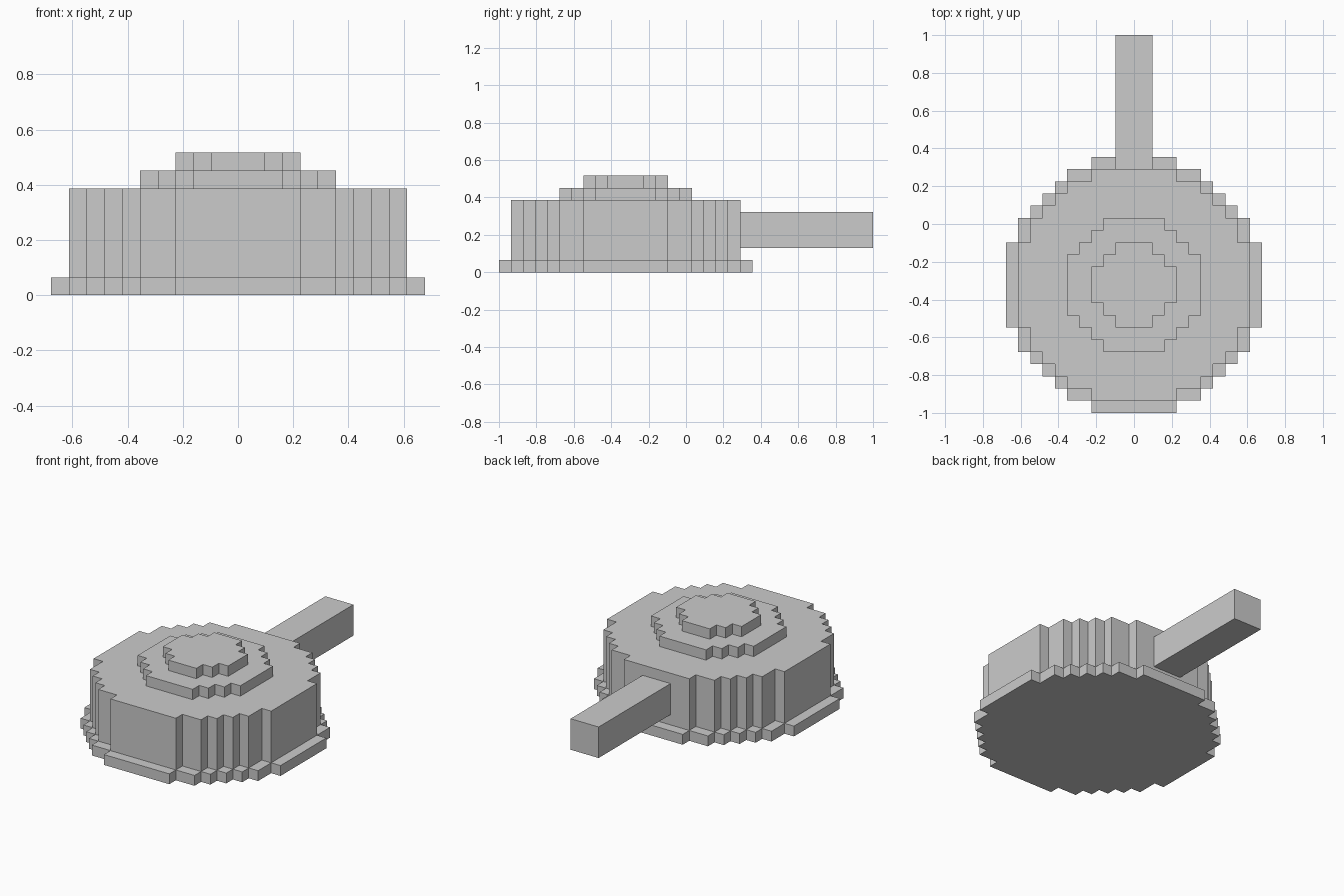
import bpy, bmesh

if "Cube" in bpy.data.objects:
    bpy.data.objects.remove(bpy.data.objects["Cube"])

V = 2 / 31            # one block of the stepped grid
CY = -1 + 10.5 * V    # centre of the round body along y


def prism(name, outline, z0, z1, cy):
    """Extrude a flat outline (in blocks) from z0 to z1 (in blocks)."""
    bm = bmesh.new()
    base = bm.faces.new([bm.verts.new((x * V, cy + y * V, z0 * V)) for x, y in outline])
    top = bmesh.ops.extrude_face_region(bm, geom=[base], use_keep_orig=True)["geom"]
    verts = [g for g in top if isinstance(g, bmesh.types.BMVert)]
    bmesh.ops.translate(bm, verts=verts, vec=(0, 0, (z1 - z0) * V))
    bmesh.ops.recalc_face_normals(bm, faces=bm.faces)
    mesh = bpy.data.meshes.new(name)
    bm.to_mesh(mesh)
    bm.free()
    obj = bpy.data.objects.new(name, mesh)
    bpy.context.collection.objects.link(obj)
    return obj


def stepped_disc(steps):
    """Staircase circle: outer corners run through steps, backwards for the y values."""
    xs, ys = steps[::-1], steps
    quarter = []
    for i, (x, y) in enumerate(zip(xs, ys)):
        quarter.append((x, y))
        if i + 1 < len(xs):
            quarter.append((xs[i + 1], y))
    outline = []
    for _ in range(4):
        outline += quarter
        quarter = [(-y, x) for x, y in quarter]
    return outline


# Stacked round tiers: name, corner distances, bottom, top
tiers = [
    ("base_rim", [3.5, 5.5, 6.5, 7.5, 8.5, 9.5, 10.5], 0, 1),
    ("body", [3.5, 5.5, 6.5, 7.5, 8.5, 9.5], 1, 6),
    ("lid_step", [2.5, 3.5, 4.5, 5.5], 6, 7),
    ("lid_knob", [1.5, 2.5, 3.5], 7, 8),
]
for name, steps, z0, z1 in tiers:
    prism(name, stepped_disc(steps), z0, z1, CY)

# Handle sticking out of the back
prism("handle", [(-1.5, 9.5), (1.5, 9.5), (1.5, 20.5), (-1.5, 20.5)], 2, 5, CY)
